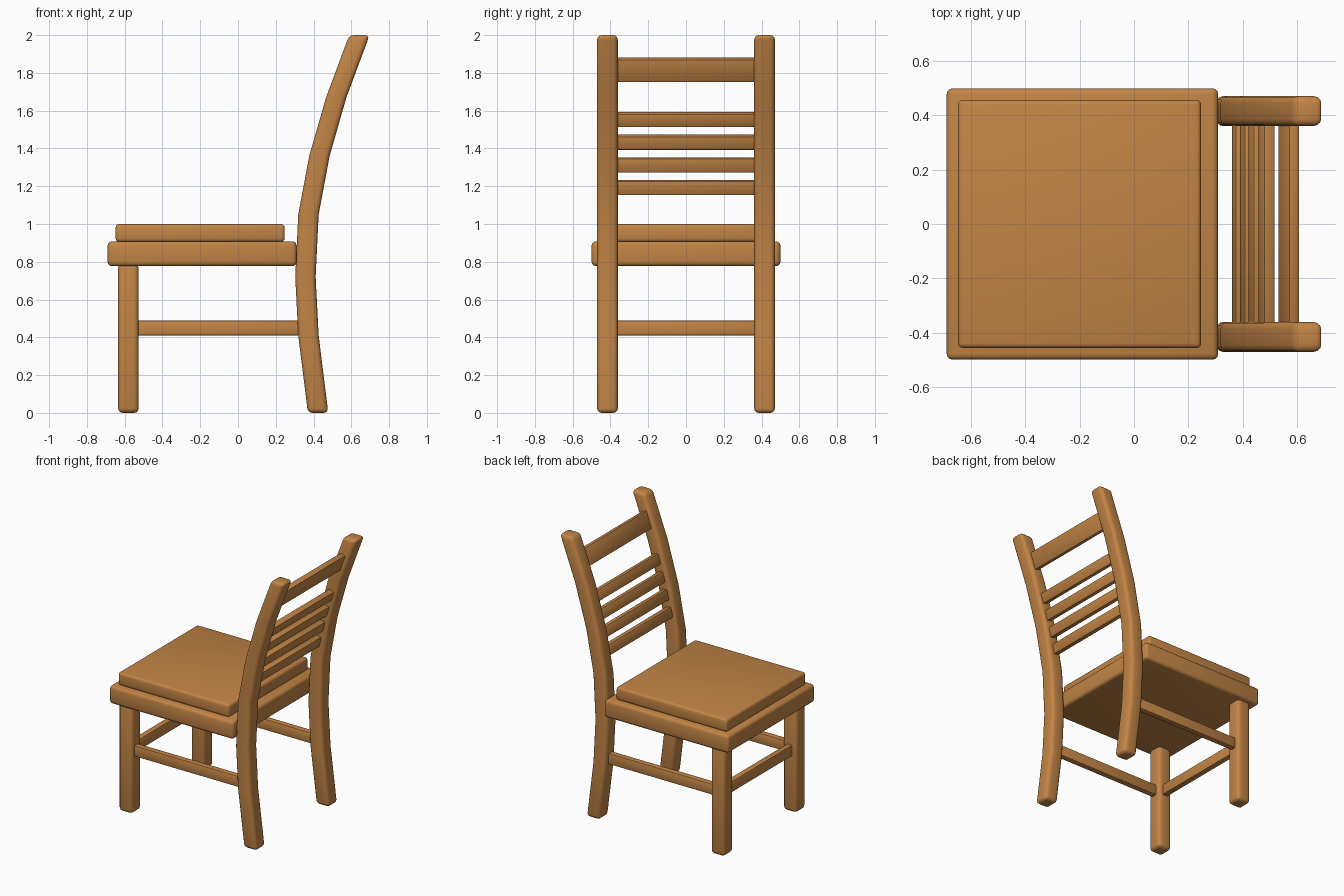
import bpy, bmesh, math
from mathutils import Matrix

if "Cube" in bpy.data.objects:
    bpy.data.objects.remove(bpy.data.objects["Cube"])

wood = bpy.data.materials.new("warm brown wood")
wood.diffuse_color = (0.54, 0.233, 0.06, 1)
wood.use_nodes = True
wood.node_tree.nodes["Principled BSDF"].inputs["Base Color"].default_value = wood.diffuse_color


def finish(name, bm, bevel, segments=3):
    """Round the sharp edges and turn the bmesh into a smooth shaded object."""
    bmesh.ops.recalc_face_normals(bm, faces=bm.faces[:])
    sharp = [e for e in bm.edges if e.calc_face_angle(0) > math.radians(45)]
    bmesh.ops.bevel(bm, geom=sharp, offset=bevel, segments=segments,
                    profile=0.5, affect='EDGES', clamp_overlap=True)
    mesh = bpy.data.meshes.new(name)
    bm.to_mesh(mesh)
    bm.free()
    mesh.materials.append(wood)
    obj = bpy.data.objects.new(name, mesh)
    bpy.context.collection.objects.link(obj)
    bpy.ops.object.select_all(action='DESELECT')
    obj.select_set(True)
    bpy.context.view_layer.objects.active = obj
    bpy.ops.object.shade_smooth_by_angle(angle=math.radians(40))
    return obj


def box(name, x, y, z, bevel, segments=3, tilt=0.0):
    """Rounded box from (min, max) ranges, leaning back by tilt around y."""
    bm = bmesh.new()
    bmesh.ops.create_cube(bm, size=1)
    size = Matrix.Diagonal((x[1] - x[0], y[1] - y[0], z[1] - z[0], 1))
    place = Matrix.Translation((sum(x) / 2, sum(y) / 2, sum(z) / 2))
    bm.transform(place @ Matrix.Rotation(tilt, 4, 'Y') @ size)
    return finish(name, bm, bevel, segments)


# Curved back post centre line: (x, z)
POST = [(0.424, 0), (0.373, 0.41), (0.357, 0.72), (0.373, 1.05),
        (0.431, 1.36), (0.520, 1.67), (0.643, 2.0)]


def back_post(name, y):
    bm = bmesh.new()
    rings = []
    for x, z in POST:
        rings.append([bm.verts.new((x + dx * 0.054, y + dy * 0.055, z))
                      for dx, dy in ((-1, -1), (1, -1), (1, 1), (-1, 1))])
    for a, b in zip(rings, rings[1:]):
        for i in range(4):
            j = (i + 1) % 4
            bm.faces.new((a[i], a[j], b[j], b[i]))
    bm.faces.new(rings[0][::-1])
    bm.faces.new(rings[-1])
    return finish(name, bm, 0.025)


# Seat and cushion panel
box("seat_frame", (-0.69, 0.31), (-0.5, 0.5), (0.777, 0.908), 0.022)
box("seat_panel", (-0.648, 0.247), (-0.457, 0.457), (0.905, 1.0), 0.018)

# Legs, posts and side stretchers on both sides
for side, s in (("right", -1), ("left", 1)):
    y = 0.416 * s
    box("front_leg_" + side, (-0.635, -0.526), (y - 0.055, y + 0.055),
        (0.0, 0.79), 0.025)
    back_post("back_post_" + side, y)
    box("side_stretcher_" + side, (-0.54, 0.335), (y - 0.022, y + 0.022),
        (0.41, 0.49), 0.008, 2)

# Front stretcher
box("front_stretcher", (-0.602, -0.558), (-0.37, 0.37), (0.41, 0.49), 0.008, 2)

# Backrest slats, leaning with the posts
for i, x in enumerate((0.388, 0.419, 0.451, 0.488)):
    z = 1.193 + 0.12 * i
    box(f"back_slat_{i + 1}", (x - 0.022, x + 0.022), (-0.372, 0.372),
        (z - 0.038, z + 0.038), 0.008, 2, math.radians(12 + 2 * i))

# Top rail
box("top_rail", (0.549, 0.591), (-0.372, 0.372), (1.752, 1.88), 0.008, 2,
    math.radians(19))
